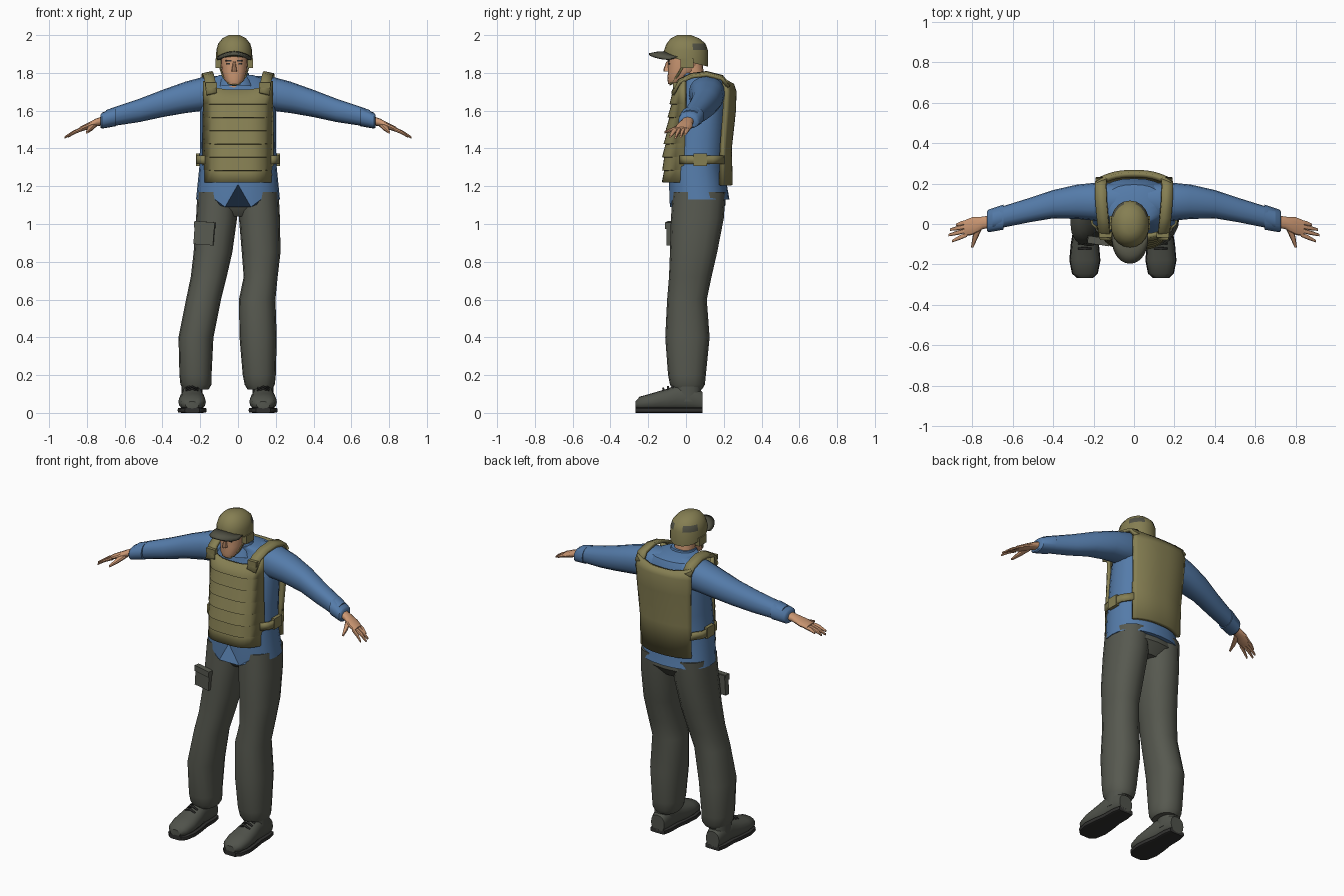
import bpy, bmesh, math
from mathutils import Vector

if "Cube" in bpy.data.objects:
    bpy.data.objects.remove(bpy.data.objects["Cube"])


def material(name, r, g, b):
    m = bpy.data.materials.new(name)
    m.use_nodes = True
    m.diffuse_color = (r, g, b, 1)
    shader = m.node_tree.nodes["Principled BSDF"]
    shader.inputs["Base Color"].default_value = (r, g, b, 1)
    shader.inputs["Roughness"].default_value = 0.9
    return m


blue = material("shirt blue", .09, .2, .4)
olive = material("vest olive", .235, .21, .085)
trouser = material("trouser grey green", .095, .1, .08)
boot = material("boot grey", .08, .085, .07)
dark = material("dark grey", .03, .03, .028)
skin = material("skin", .6, .31, .17)
brim_grey = material("brim grey", .085, .085, .06)
lip = material("lip brown", .3, .12, .075)
parts = []
HEAD_X = -.02


def finish(name, bm, mat, thick=0, mirror=False):
    bmesh.ops.recalc_face_normals(bm, faces=bm.faces)
    mesh = bpy.data.meshes.new(name)
    bm.to_mesh(mesh)
    bm.free()
    mesh.materials.append(mat)
    obj = bpy.data.objects.new(name, mesh)
    bpy.context.collection.objects.link(obj)
    if thick:
        solid = obj.modifiers.new("thickness", "SOLIDIFY")
        solid.thickness, solid.offset = thick, 0
    if mirror:
        obj.modifiers.new("mirror", "MIRROR")
    parts.append(obj)
    return obj


def grid(name, mat, rows, closed=False, **options):
    """Join rows of points into a skin; closed rows are capped at both ends."""
    bm = bmesh.new()
    rings = [[bm.verts.new(p) for p in row] for row in rows]
    n = len(rings[0])
    for a, b in zip(rings, rings[1:]):
        for i in range(n if closed else n - 1):
            j = (i + 1) % n
            bm.faces.new((a[i], a[j], b[j], b[i]))
    if closed:
        bm.faces.new(rings[0])
        bm.faces.new(rings[-1])
    return finish(name, bm, mat, **options)


def loft(name, mat, axis, sections, power=2.3, sides=16, warp=None, **options):
    """Rounded cross-sections (x, y, z, half width, half depth) along an axis."""
    u, v = {"x": ("y", "z"), "y": ("x", "z"), "z": ("x", "y")}[axis]
    rows = []
    for x, y, z, ru, rv in sections:
        row = []
        for i in range(sides):
            angle = math.tau * i / sides
            c, s = math.cos(angle), math.sin(angle)
            p = Vector((x, y, z))
            setattr(p, u, getattr(p, u) + ru * math.copysign(abs(c) ** (2 / power), c))
            setattr(p, v, getattr(p, v) + rv * math.copysign(abs(s) ** (2 / power), s))
            row.append(warp(p) if warp else p)
        rows.append(row)
    return grid(name, mat, rows, closed=True, **options)


def ribbon(name, mat, path, across, thick=.012, mirror=False):
    half = Vector(across) / 2
    rows = [[Vector(p) - half, Vector(p) + half] for p in path]
    return grid(name, mat, rows, thick=thick, mirror=mirror)


def box(name, mat, centre, size, mirror=False):
    bm = bmesh.new()
    bmesh.ops.create_cube(bm, size=1)
    for v in bm.verts:
        v.co = Vector(a * b for a, b in zip(v.co, size)) + Vector(centre)
    return finish(name, bm, mat, mirror=mirror)


# Trousers: two differently posed legs sharing one side profile
levels = (1.17, 1.03, .85, .72, .6, .4, .2, .15, .125)
fronts = (-.07, -.08, -.085, -.09, -.1, -.11, -.095, -.085, -.07)
backs = (.21, .2, .165, .135, .11, .125, .105, .1, .085)
leg_edges = {
    "right_trouser_leg": ((-.215, -.222, -.235, -.25, -.275, -.315, -.31, -.305, -.29),
                          (0, -.005, -.03, -.06, -.09, -.13, -.14, -.14, -.155)),
    "left_trouser_leg": ((.215, .222, .225, .21, .198, .205, .2, .195, .18),
                         (0, .005, .02, .03, .005, .008, .025, .035, .05)),
}
for name, (outer, inner) in leg_edges.items():
    loft(name, trouser, "z", [((o + i) / 2, (f + b) / 2, z, abs(o - i) / 2, (b - f) / 2)
                              for z, o, i, f, b in zip(levels, outer, inner, fronts, backs)])
loft("trouser_seat", trouser, "z", [(0, .07, 1.04, .15, .09), (0, .07, 1.1, .21, .14),
                                    (0, .06, 1.25, .19, .14)])
pocket = box("thigh_pocket", trouser, (0, 0, 0), (.105, .03, .12))
flap = box("thigh_pocket_flap", trouser, (0, -.006, .045), (.11, .032, .035))
for part in (pocket, flap):
    part.location, part.rotation_euler = (-.178, -.08, .95), (0, .07, -.15)

# Boots
shape = ((-.268, .042, .035, .018), (-.245, .05, .06, .036), (-.18, .058, .073, .046),
         (-.1, .068, .066, .06), (-.04, .08, .056, .07), (.04, .08, .055, .07), (.088, .06, .045, .05))
for side, x in (("right", -.243), ("left", .133)):
    loft(side + "_boot", boot, "y", [(x, y, z, w, h) for y, z, w, h in shape])
    loft(side + "_boot_shaft", boot, "z", [(x, .01, .06, .056, .07), (x, .01, .18, .056, .068)])
    loft(side + "_sole", dark, "y", [(x, y, .014, w + .004, .014) for y, z, w, h in shape], power=6)
    for k in range(4):
        y, z = -.12 + .025 * k, .122 + .009 * k
        ribbon(side + "_lace", dark, [(x - .032, y, z - .008), (x, y, z + .008),
                                      (x + .032, y, z - .008)], (0, .009, .003), .008)


# Shirt with a notched hem, sleeves and turned cuffs
def hem(p):
    if p.z < 1.15 and p.y < .07:
        if abs(p.x) < .02:
            p.z = 1.21
        elif abs(p.x) < .1:
            p.z = 1.09
    return p


loft("shirt_body", blue, "z", [
    (0, .07, 1.13, .222, .16), (0, .055, 1.3, .205, .145), (0, .07, 1.45, .2, .145),
    (0, .085, 1.6, .2, .135), (0, .1, 1.7, .19, .125), (0, .095, 1.765, .15, .1),
    (-.01, .055, 1.79, .085, .075)], sides=24, warp=hem)
loft("shirt_collar", blue, "z", [(-.01, .04, 1.73, .095, .085), (-.015, .045, 1.8, .07, .062)])
loft("sleeve", blue, "x", [
    (.07, .11, 1.69, .09, .095), (.18, .11, 1.69, .095, .09), (.28, .11, 1.67, .085, .083),
    (.4, .098, 1.638, .07, .072), (.52, .068, 1.602, .06, .062), (.7, .022, 1.558, .05, .045)],
    mirror=True)
loft("cuff", blue, "x", [(.645, .034, 1.57, .062, .052), (.72, .015, 1.547, .056, .042),
                         (.728, .013, 1.544, .045, .034)], mirror=True)

# Hands
loft("palm", skin, "x", [(.7, .015, 1.55, .03, .025), (.75, .005, 1.538, .031, .021),
                         (.8, -.01, 1.516, .044, .017), (.84, -.022, 1.5, .039, .013)],
     sides=12, mirror=True)
fingers = ((.01, .88, -.005, 1.475), (-.011, .91, -.028, 1.462),
           (-.032, .918, -.055, 1.458), (-.052, .9, -.085, 1.462))
for base_y, x, y, z in fingers:
    loft("finger", skin, "x", [(.825, base_y, 1.503, .011, .011),
                               ((x + .83) / 2, (base_y + y) / 2, (z + 1.51) / 2, .011, .01),
                               (x, y, z, .006, .006)], sides=8, mirror=True)
loft("thumb", skin, "y", [(.765, -.01, 1.525, .02, .014), (.785, -.065, 1.502, .014, .012),
                          (.8, -.115, 1.485, .006, .006)], sides=8, mirror=True)


# Vest panels: curved plates, with overlapping bands on the front
def plate(name, rows, top_curve, power, thick):
    steps = [k / 8 - 1 for k in range(17)]
    points = [[(half * s, mid + (edge - mid) * abs(s) ** power, z) for s in steps]
              for z, half, mid, edge in rows]
    points[-1] = [(x, y, z + top_curve * abs(s) ** 3) for (x, y, z), s in zip(points[-1], steps)]
    return grid(name, olive, points, thick=thick)


bands = 7
front_rows = []
for k in range(bands):
    low, high = 1.22 + .07 * k, 1.288 + .07 * k
    for z, bulge in ((low, .012), (high, .002)):
        front_rows.append((z, .178, -.105 - bulge + .15 * max(0, z - 1.38), -.005))
plate("vest_front", front_rows, .05, 4, .022)
plate("vest_back", [(1.205, .168, .235, .185), (1.4, .17, .23, .19), (1.6, .18, .252, .205),
                    (1.7, .185, .255, .21), (1.74, .18, .242, .2)], .025, 2.5, .025)
ribbon("shoulder_strap", olive, [(.14, -.07, 1.69), (.148, -.035, 1.755), (.155, .03, 1.785),
                                 (.162, .11, 1.795), (.165, .19, 1.775), (.16, .225, 1.73)],
       (.055, 0, -.012), .018, mirror=True)
box("shoulder_buckle", olive, (.142, -.055, 1.735), (.06, .025, .03), mirror=True)
ribbon("waist_strap", olive, [(.172, -.03, 1.34), (.207, .0, 1.34), (.217, .07, 1.34),
                              (.21, .14, 1.34), (.168, .2, 1.34)], (0, 0, .045), mirror=True)
box("waist_buckle", olive, (.213, .075, 1.34), (.02, .07, .066), mirror=True)

# Neck and head
loft("neck", skin, "z", [(HEAD_X, .045, 1.7, .062, .06), (HEAD_X, .03, 1.85, .058, .058)])
loft("head", skin, "z", [
    (HEAD_X, -.06, 1.742, .034, .034), (HEAD_X, -.047, 1.765, .054, .052),
    (HEAD_X, -.015, 1.81, .067, .08), (HEAD_X, -.005, 1.86, .072, .093),
    (HEAD_X, -.005, 1.93, .07, .09)])
loft("nose", skin, "z", [(HEAD_X, -.098, 1.808, .014, .02), (HEAD_X, -.1, 1.818, .013, .02),
                         (HEAD_X, -.096, 1.86, .006, .008)], sides=8)
box("mouth", lip, (HEAD_X, -.086, 1.787), (.04, .008, .007))
for side in (-1, 1):
    x = HEAD_X + .03 * side
    box("eye", dark, (x, -.089, 1.848), (.02, .008, .009))
    box("eyebrow", dark, (x, -.091, 1.865), (.03, .009, .008))
    x = HEAD_X + .085 * side
    box("ear_flap", olive, (x, .005, 1.85), (.03, .07, .05))
    ribbon("chin_strap", olive, [(HEAD_X + .08 * side, -.01, 1.845), (HEAD_X + .062 * side, -.045, 1.785),
                                 (HEAD_X + .03 * side, -.075, 1.745), (HEAD_X, -.08, 1.739)],
           (0, .015, .007), .007)


# Helmet with a rim that drops toward the back, and a peaked brim
def rim(p):
    if p.z < 1.88:
        p.z -= .25 * p.y
    return p


helmet = loft("helmet", olive, "z", [
    (HEAD_X, 0, 1.862, .096, .116), (HEAD_X, 0, 1.92, .095, .116), (HEAD_X, 0, 1.955, .085, .103),
    (HEAD_X, -.005, 1.983, .062, .075), (HEAD_X, -.01, 2, .03, .036)], sides=20, power=2.1, warp=rim)
helmet.data.materials.append(brim_grey)
for face in helmet.data.polygons:
    c = face.center
    if 1.92 < c.z < 1.955 and c.y > .04 and abs(c.x - HEAD_X) > .02:
        face.material_index = 1
brim_rows = []
for reach, drop in ((.1, 0), (.155, .004), (.195, .012)):
    row = []
    for k in range(13):
        a = math.radians(-75 + 12.5 * k)
        row.append((HEAD_X + .088 * math.sin(a), -.0 - reach * math.cos(a) ** .6,
                    1.91 - drop - .03 * math.sin(a) ** 2))
    brim_rows.append(row)
grid("helmet_brim", brim_grey, brim_rows, thick=.012)

# Smooth shading with crisp edges
bpy.ops.object.select_all(action="DESELECT")
for obj in parts:
    obj.select_set(True)
bpy.context.view_layer.objects.active = parts[0]
bpy.ops.object.shade_smooth_by_angle(angle=math.radians(40))
